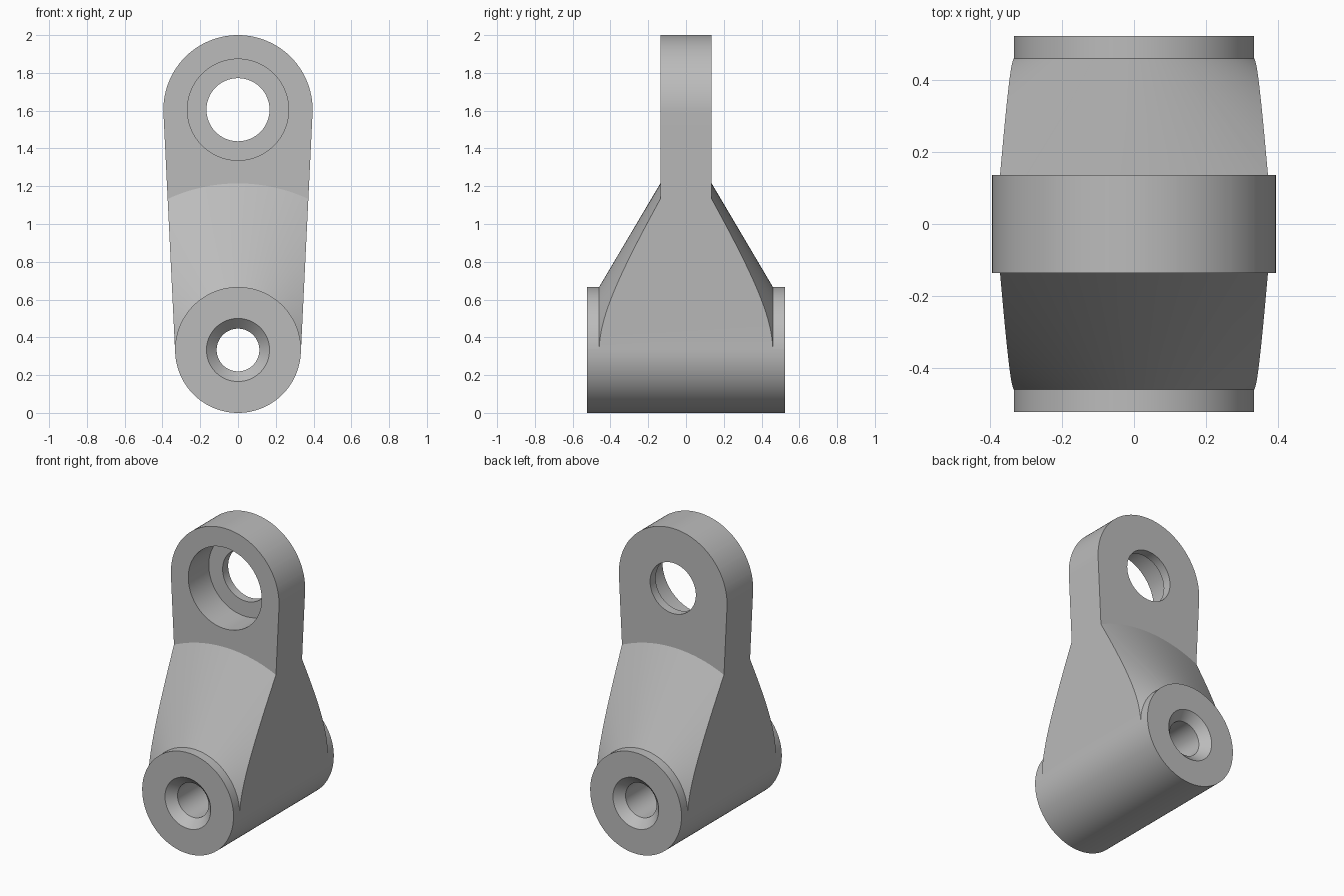
import bpy, bmesh
from math import sin, cos, pi, asin

cube = bpy.data.objects.get("Cube")
if cube:
    bpy.data.objects.remove(cube, do_unlink=True)

LOW_Z, LOW_R = 0.333, 0.333      # pivot barrel
TOP_Z, TOP_R = 1.605, 0.395      # eye
HALF, FLARE, PLATE = 0.523, 0.46, 0.136
SEG = 128

steel = bpy.data.materials.new("plain_grey")
grey = (0.5, 0.5, 0.5, 1)
steel.diffuse_color = grey
steel.use_nodes = True
steel.node_tree.nodes["Principled BSDF"].inputs["Base Color"].default_value = grey


def finish(name, bm):
    bmesh.ops.recalc_face_normals(bm, faces=bm.faces)
    mesh = bpy.data.meshes.new(name)
    bm.to_mesh(mesh)
    bm.free()
    mesh.materials.append(steel)
    obj = bpy.data.objects.new(name, mesh)
    bpy.context.collection.objects.link(obj)
    return obj


def loft(name, rings):
    """Closed solid through matching rings of points."""
    bm = bmesh.new()
    loops = [[bm.verts.new(p) for p in ring] for ring in rings]
    n = len(loops[0])
    for a, b in zip(loops, loops[1:]):
        for i in range(n):
            j = (i + 1) % n
            bm.faces.new((a[i], a[j], b[j], b[i]))
    bm.faces.new(loops[0])
    bm.faces.new(loops[-1])
    return finish(name, bm)


def lathe(name, z, profile):
    """Solid of revolution about a front-to-back axis; profile is (y, radius)."""
    angles = [2 * pi * (i + 0.5) / SEG for i in range(SEG)]
    return loft(name, [[(r * cos(a), y, z + r * sin(a)) for a in angles]
                       for y, r in profile])


def arc(z, r, start, end):
    steps = SEG // 2
    return [(r * cos(start + (end - start) * i / steps),
             z + r * sin(start + (end - start) * i / steps)) for i in range(steps + 1)]


def combine(target, tool, operation):
    mod = target.modifiers.new(operation.lower(), 'BOOLEAN')
    mod.operation, mod.object, mod.solver = operation, tool, 'EXACT'
    bpy.context.view_layer.objects.active = target
    bpy.ops.object.modifier_apply(modifier=mod.name)
    bpy.data.objects.remove(tool, do_unlink=True)


# Tapered outline: two arcs joined by tangent lines
tilt = asin((TOP_R - LOW_R) / (TOP_Z - LOW_Z))
outline = arc(TOP_Z, TOP_R, -tilt, pi + tilt) + arc(LOW_Z, LOW_R, pi + tilt, 2 * pi - tilt)
link = loft("link_body", [[(x, y, z) for x, z in outline] for y in (-0.6, 0.6)])

# Barrel, conical flare and flat plate turned about the pivot
half = [(HALF, LOW_R + 0.0006), (FLARE, LOW_R + 0.0006), (PLATE, 0.882), (PLATE, 1.8)]
turned = lathe("turned_form", LOW_Z, [(-y, r) for y, r in half] + half[::-1])
combine(link, turned, 'INTERSECT')

# Eye: deep counterbore from the front, smaller hole through a thin rear lip
shoulder = PLATE - 0.058
combine(link, lathe("eye_bore", TOP_Z, [(-0.3, 0.268), (shoulder, 0.268),
                                        (shoulder, 0.167), (0.3, 0.167)]), 'DIFFERENCE')

# Pivot hole, countersunk at both ends
sink = [(HALF + 0.1, 0.267), (HALF - 0.054, 0.113)]
combine(link, lathe("pivot_bore", LOW_Z, [(-y, r) for y, r in sink] + sink[::-1]), 'DIFFERENCE')

# Smooth the round surfaces and keep the machined edges crisp
bpy.ops.object.select_all(action='DESELECT')
link.select_set(True)
bpy.context.view_layer.objects.active = link
bpy.ops.object.shade_smooth_by_angle(angle=0.4)
